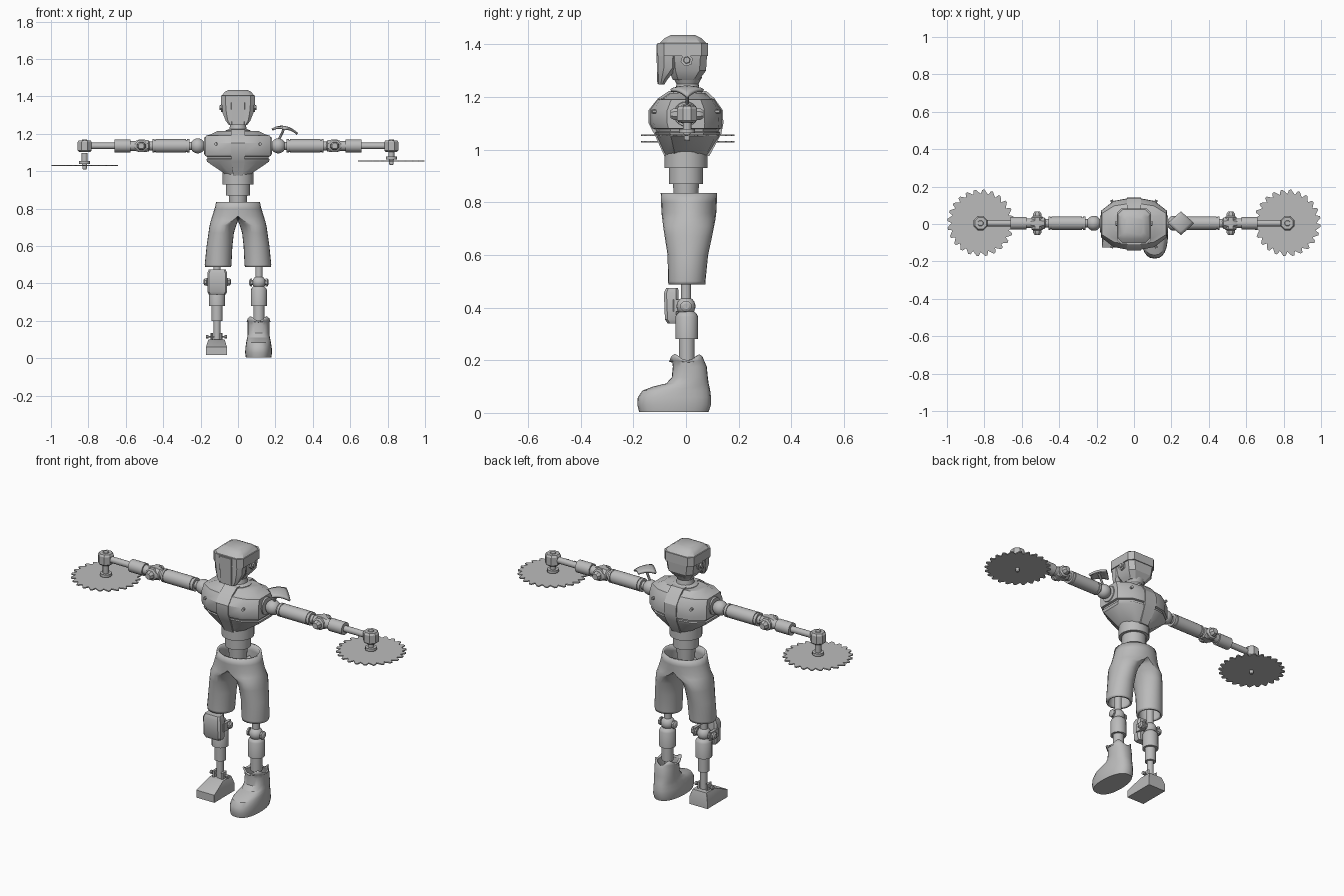
import bpy, bmesh, math
from mathutils import Vector

grey = bpy.data.materials.new("grey_metal")
grey.diffuse_color = (0.5, 0.5, 0.5, 1)


def finish(name, bm):
    bmesh.ops.recalc_face_normals(bm, faces=bm.faces)
    me = bpy.data.meshes.new(name)
    bm.to_mesh(me)
    bm.free()
    me.materials.append(grey)
    ob = bpy.data.objects.new(name, me)
    bpy.context.collection.objects.link(ob)
    return ob


def loft(name, rings, bottom=True, top=True, skip=None):
    """Skin a list of equal-length point rings."""
    bm = bmesh.new()
    vs = [[bm.verts.new(p) for p in r] for r in rings]
    n = len(vs[0])
    for a, b in zip(vs, vs[1:]):
        for i in range(n):
            q = (a[i], a[(i + 1) % n], b[(i + 1) % n], b[i])
            if not (skip and all(skip(v.co) for v in q)):
                bm.faces.new(q)
    if bottom:
        bm.faces.new(vs[0])
    if top:
        bm.faces.new(vs[-1])
    return finish(name, bm)


def turned(name, base, axis, profile, n=20):
    """Round part: profile of (distance, radius) along an axis."""
    axis = Vector(axis).normalized()
    u = axis.orthogonal().normalized()
    w = axis.cross(u)
    ang = [math.tau * (i + 0.5) / n for i in range(n)]
    return loft(name, [[Vector(base) + axis * d + (u * math.cos(a) + w * math.sin(a)) * r
                        for a in ang] for d, r in profile])


def ball(name, c, r):
    bm = bmesh.new()
    bmesh.ops.create_uvsphere(bm, u_segments=20, v_segments=12, radius=r)
    bmesh.ops.translate(bm, verts=bm.verts, vec=c)
    return finish(name, bm)


def block(z, x, y0, y1, c=0.0, cx=0.0):
    """Rectangle ring with cut corners."""
    c = max(c, 0.001)
    return [(cx + px, py, z) for px, py in (
        (-x + c, y0), (x - c, y0), (x, y0 + c), (x, y1 - c),
        (x - c, y1), (-x + c, y1), (-x, y1 - c), (-x, y0 + c))]


# ---- head
loft("skull", [block(1.265, .05, -.05, .05, .02), block(1.30, .078, -.065, .076, .025),
               block(1.36, .086, -.07, .08, .025)])
loft("helmet_band", [block(1.355, .092, -.108, .084, .025), block(1.405, .092, -.108, .084, .025)])
loft("helmet_top", [block(1.405, .086, -.10, .078, .025), block(1.424, .07, -.08, .057, .02),
                    block(1.435, .05, -.058, .035, .015)])
loft("face_mask", [block(1.248, .05, -.104, -.082, .008), block(1.27, .066, -.104, -.068, .012),
                   block(1.31, .082, -.104, -.032, .02), block(1.356, .086, -.104, -.03, .02)])
loft("nose_plate", [block(1.25, .034, -.109, -.09), block(1.40, .038, -.113, -.09)])
turned("neck", (0, .006, 1.2), (0, 0, 1), [(0, .068), (.018, .066), (.026, .046), (.05, .042), (.075, .055)])
for s in (-1, 1):
    turned("ear_bolt", (s * .078, .003, 1.34), (s, 0, 0), [(0, .024), (.014, .024), (.014, .014), (.022, .012)], 6)


# ---- torso armour: twelve-sided rings
def chest(z, x, yf, yb):
    half = [(.2, 1), (.62, .9), (1, .52)]
    front = [(x * a, -yf * b) for a, b in half]
    back = [(x * a, yb * b) for a, b in reversed(half)]
    right = front + back
    return [(px, py, z) for px, py in right] + [(-px, py, z) for px, py in reversed(right)]


loft("torso_armour", [chest(.98, .062, .08, .085), chest(1.05, .165, .11, .125), chest(1.065, .17, .118, .13),
                      chest(1.068, .163, .112, .124), chest(1.078, .165, .116, .126), chest(1.081, .176, .128, .136),
                      chest(1.10, .176, .137, .137), chest(1.15, .176, .137, .135), chest(1.19, .172, .108, .108),
                      chest(1.195, .15, .09, .095), chest(1.215, .11, .062, .075)])
# centre plates follow the front and back profile
for name, side, prof in (("breast_plate", -1, [(.975, .082), (1.05, .116), (1.10, .142), (1.15, .142), (1.195, .106), (1.222, .066)]),
                         ("spine_plate", 1, [(.975, .088), (1.06, .134), (1.10, .142), (1.15, .140), (1.195, .108), (1.222, .078)])):
    rings = []
    for z, d in prof:
        w = .026 + .012 * min(1, (z - .975) / .1)
        rings.append([(-w, side * d, z), (w, side * d, z), (w, side * (d - .03), z), (-w, side * (d - .03), z)])
    loft(name, rings)
for s in (-1, 1):
    for side in (-1, 1):
        turned("chest_bolt", (s * .115, side * .11, 1.145), (s * .25, side, 0), [(0, .008), (.02, .008)], 8)
    turned("shoulder_socket", (s * .165, 0, 1.135), (s, 0, 0), [(0, .05), (.016, .045)])
turned("waist", (0, 0, .80), (0, 0, 1), [(0, .045), (.07, .05), (.07, .066), (.13, .066), (.13, .083), (.20, .083)], 24)

# ---- arms with saw blades
A = (.004, 1.135)
for s, saw_z in ((-1, 1.03), (1, 1.055)):
    def along(name, prof, n=20):
        turned(name, (0, *A), (s, 0, 0), prof, n)
    ball("shoulder_ball", (s * .215, *A), .04)
    along("upper_arm", [(.245, .022), (.26, .022), (.26, .036), (.273, .036), (.273, .032), (.279, .032),
                        (.279, .036), (.44, .036), (.44, .032), (.446, .032), (.446, .036), (.457, .036),
                        (.457, .024), (.49, .024)])
    along("elbow_collar", [(.468, .02), (.478, .032), (.50, .036), (.53, .036), (.553, .026), (.56, .02)], 8)
    turned("elbow_pin", (s * .517, A[0] - .062, A[1]), (0, 1, 0),
           [(0, .016), (.012, .024), (.024, .024), (.03, .034), (.094, .034), (.1, .024), (.112, .024), (.124, .016)], 8)
    along("forearm", [(.54, .026), (.575, .026), (.575, .034), (.66, .034), (.66, .017), (.80, .017)])
    hx = s * .82
    turned("saw_hub", (hx, A[0], 1.103), (0, 0, 1), [(0, .032), (.008, .041), (.052, .041), (.062, .034), (.062, .016), (.066, .014)], 8)
    turned("saw_axle", (hx, A[0], saw_z - .022), (0, 0, 1),
           [(0, .008), (.006, .012), (.026, .012), (.026, .014), (.03, .014), (.03, .03), (.045, .03), (.045, .016), (.09, .016)], 12)
    # blade outline with slanted teeth
    teeth = 24
    pts = []
    for k in range(teeth):
        for f, r in ((0, .155), (.55, .179), (.8, .177)):
            a = math.tau * (k + f) / teeth
            pts.append((hx + r * math.cos(a), .006 + r * math.sin(a)))
    loft("saw_blade", [[(x, y, saw_z + h) for x, y in pts] for h in (-.003, .003)])

# ---- arched diamond plate over one shoulder
bm = bmesh.new()
N = 6
grid = []
for i in range(N + 1):
    row = []
    for j in range(N + 1):
        u, v = i / N - .5, j / N - .5
        dx, dy = (u + v) * .068, (u - v) * .062
        row.append(bm.verts.new((.25 + dx, .004 + dy, 1.236 - 5.5 * dx * dx - .17 * dx - 3 * dy * dy)))
    grid.append(row)
for i in range(N):
    for j in range(N):
        bm.faces.new((grid[i][j], grid[i + 1][j], grid[i + 1][j + 1], grid[i][j + 1]))
plate = finish("shoulder_plate", bm)
m = plate.modifiers.new("thickness", 'SOLIDIFY')
m.thickness, m.offset = .012, 0
turned("plate_strut", (.215, .004, 1.16), (.035, 0, .075), [(0, .007), (.083, .007)], 8)

# ---- short trousers: one half lofted, then mirrored
rings = []
#  z, centre x, outer radius, inner radius, centre y, y radius
for z, cx, ro, ri, cy, ry in ((.487, .105, .07, .068, .003, .070), (.50, .105, .073, .07, .003, .071),
                              (.60, .10, .068, .07, .007, .077), (.67, .09, .068, .068, .009, .090),
                              (.71, .075, .077, .066, .010, .097), (.735, .03, .115, .03, .011, .101),
                              (.76, 0, .138, 0, .011, .104), (.80, 0, .125, 0, .011, .106), (.835, 0, .117, 0, .011, .107)):
    ring = []
    for i in range(24):
        a = math.tau * i / 24
        c = math.cos(a)
        ring.append((max(0, cx + c * (ro if c > 0 else ri)) if abs(c) > 1e-6 or cx else 0, cy + ry * math.sin(a), z))
    rings.append(ring)
shorts = loft("shorts", rings, False, False, skip=lambda p: p.x < .0015)
m = shorts.modifiers.new("mirror", 'MIRROR')
m.merge_threshold = .002
m = shorts.modifiers.new("cloth", 'SOLIDIFY')
m.thickness, m.offset = .012, -1 

# ---- legs
for s in (-1, 1):
    x = s * .112
    turned("thigh_rod", (x, 0, .40), (0, 0, 1), [(0, .02), (.26, .02)], 16)
    ball("knee_ball", (x, 0, .405), .036)
    turned("knee_pin", (x - .052, 0, .405), (1, 0, 0), [(0, .012), (.006, .022), (.016, .022), (.016, .014),
           (.088, .014), (.088, .022), (.098, .022), (.104, .012)], 8)
    turned("shin", (x, .003, .10), (0, 0, 1), [(0, .018), (.10, .018), (.10, .03), (.18, .03), (.18, .043),
           (.265, .043), (.275, .038), (.285, .028)])

# knee guard on the bare leg
K = -.111
loft("knee_guard", [block(.34, .045, -.07, -.03, .008, K), block(.355, .053, -.08, -.028, .01, K),
                    block(.455, .053, -.084, -.028, .01, K), block(.475, .045, -.075, -.03, .008, K)])
for s in (-1, 1):
    loft("guard_bracket", [block(z, .008, -.05, .02, .004, K + s * .05) for z in (.385, .43)])
    turned("guard_bolt", (K + s * .055, 0, .408), (s, 0, 0), [(0, .02), (.012, .02), (.018, .012)], 8)

# wedge foot with ankle fork
F = -.115
loft("wedge_foot", [block(.018, .056, -.125, .055, 0, F), block(.06, .056, -.125, .055, 0, F),
                    block(.10, .043, -.03, .045, 0, F)])
for s in (-1, 1):
    loft("ankle_fork", [block(z, .006, -.022, .024, .006, F + s * .026) for z in (.09, .135)])
turned("ankle_pin", (F - .055, .002, .115), (1, 0, 0), [(0, .01), (.012, .01), (.012, .005), (.098, .005), (.098, .01), (.11, .01)], 8)

# boot
rings = []
for z, w, y0, y1, peak in ((.004, .068, -.178, .086, 0), (.03, .072, -.185, .095, 0), (.06, .07, -.183, .095, 0),
                           (.085, .066, -.165, .092, 0), (.10, .063, -.125, .089, 0), (.112, .060, -.075, .086, 0),
                           (.135, .058, -.054, .083, 0), (.175, .058, -.05, .079, 0), (.195, .058, -.052, .072, .003),
                           (.207, .064, -.064, .070, .014)):
    ring = []
    for i in range(24):
        a = math.tau * i / 24
        c, sn = math.cos(a), math.sin(a)
        px = math.copysign(abs(c) ** .8, c) * (1 - .12 * max(0, sn))
        py = math.copysign(abs(sn) ** .8, sn)
        ring.append((.11 + w * px, (y0 + y1) / 2 + (y1 - y0) / 2 * py, z + peak * math.cos(4 * (a - math.pi / 4))))
    rings.append(ring)
boot = loft("boot", rings, True, False)
m = boot.modifiers.new("leather", 'SOLIDIFY')
m.thickness, m.offset = .008, -1

# smooth round parts, keep hard edges
for ob in bpy.context.scene.objects:
    ob.select_set(True)
    bpy.context.view_layer.objects.active = ob
bpy.ops.object.shade_smooth_by_angle(angle=math.radians(32))
